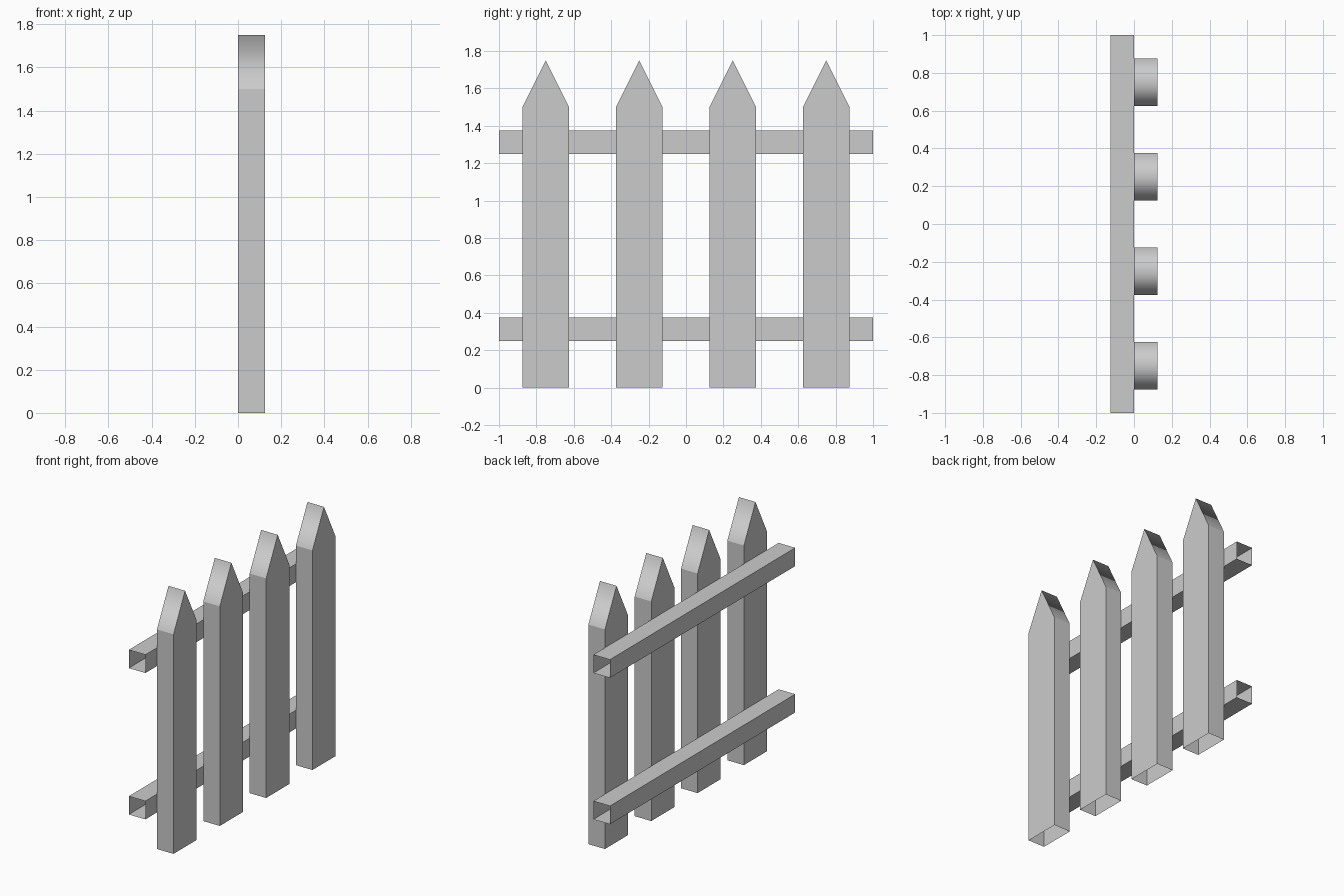
import bpy, bmesh
from mathutils import Matrix, Vector

if "Cube" in bpy.data.objects:
    bpy.data.objects.remove(bpy.data.objects["Cube"])

T = 0.125  # board and rail thickness


def finish(name, bm):
    bmesh.ops.recalc_face_normals(bm, faces=bm.faces)
    mesh = bpy.data.meshes.new(name)
    bm.to_mesh(mesh)
    bm.free()
    obj = bpy.data.objects.new(name, mesh)
    bpy.context.collection.objects.link(obj)
    return obj


def make_picket(name, y):
    # pointed board, open underneath, ridge shaded smoothly
    profile = [(-0.125, 0), (0.125, 0), (0.125, 1.5), (0, 1.75), (-0.125, 1.5)]
    bm = bmesh.new()
    front = [bm.verts.new((T, y + u, z)) for u, z in profile]
    back = [bm.verts.new((0, y + u, z)) for u, z in profile]
    bm.faces.new(front)
    bm.faces.new(back[::-1])
    for i in range(1, 5):
        j = (i + 1) % 5
        side = bm.faces.new((front[i], back[i], back[j], front[j]))
        side.smooth = i in (2, 3)
    return finish(name, bm)


def make_rail(name, z):
    # square rail with open ends
    bm = bmesh.new()
    bmesh.ops.create_cube(bm, size=1, matrix=Matrix.Translation((-T / 2, 0, z + T / 2))
                          @ Matrix.Diagonal((T, 2, T, 1)))
    bm.normal_update()
    ends = [f for f in bm.faces if abs(f.normal.y) > 0.9]
    bmesh.ops.delete(bm, geom=ends, context='FACES_ONLY')
    return finish(name, bm)


# four evenly spaced pickets
for n in range(4):
    make_picket(f"picket_{n + 1}", -0.75 + 0.5 * n)

# two rails behind the pickets
make_rail("lower_rail", 0.25)
make_rail("upper_rail", 1.25)
